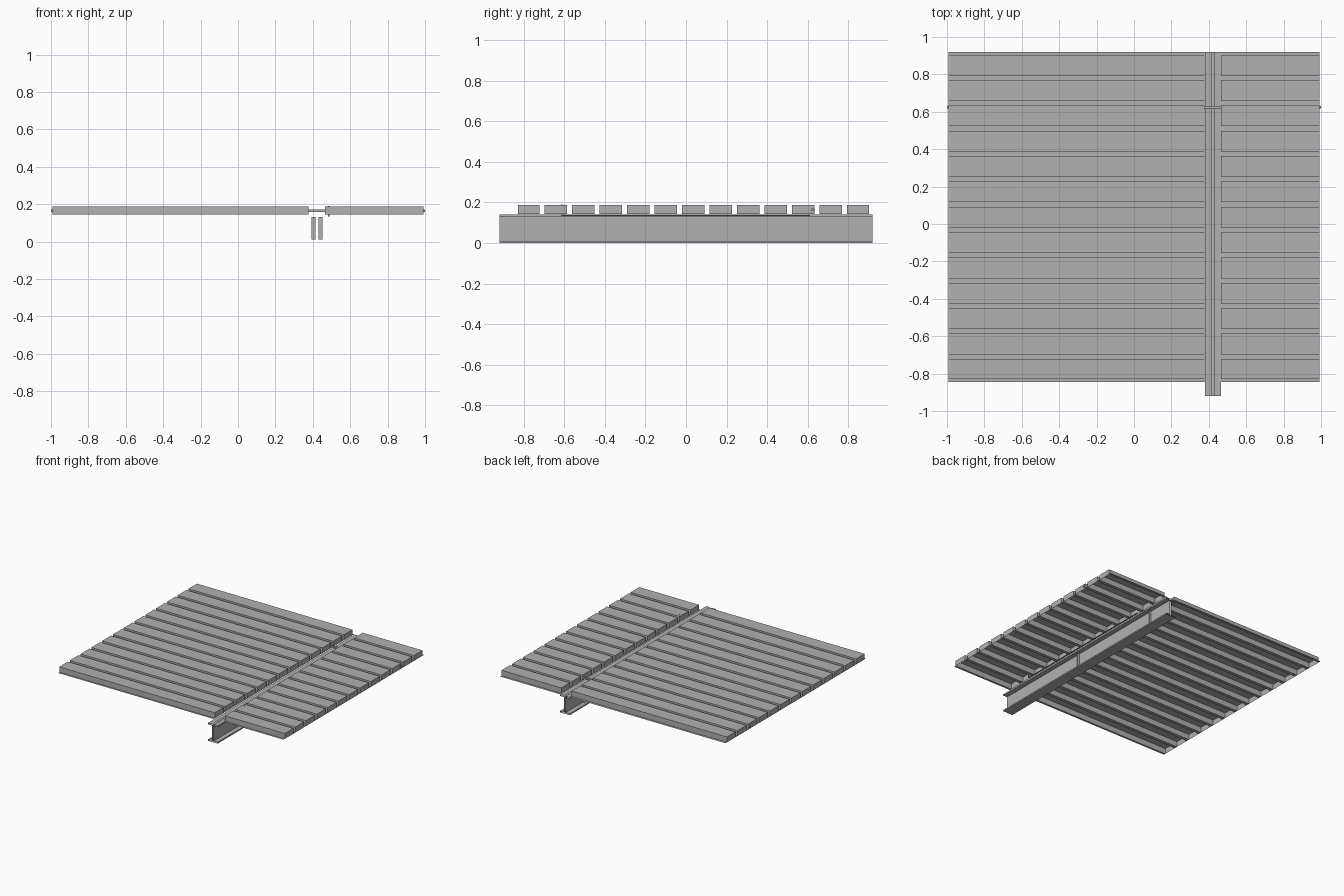
import bpy

if "Cube" in bpy.data.objects:
    bpy.data.objects.remove(bpy.data.objects["Cube"])

Z_LOW, Z_TOP = 0.144, 0.187        # deck trough and crown heights
Y0, Y1 = -0.845, 0.92              # deck edges
RIBS, PITCH, GAP = 13, 0.1356, 0.025

# Dark steel grey
steel = bpy.data.materials.new("steel")
steel.diffuse_color = (0.44, 0.44, 0.44, 1)
steel.use_nodes = True
steel.node_tree.nodes["Principled BSDF"].inputs["Base Color"].default_value = steel.diffuse_color


def make(name, verts, faces):
    mesh = bpy.data.meshes.new(name)
    mesh.from_pydata(verts, [], faces)
    mesh.materials.append(steel)
    mesh.update()
    ob = bpy.data.objects.new(name, mesh)
    bpy.context.collection.objects.link(ob)
    return ob


def box(name, lo, hi):
    verts = [(x, y, z) for x in (lo[0], hi[0]) for y in (lo[1], hi[1]) for z in (lo[2], hi[2])]
    return make(name, verts, [(0, 1, 3, 2), (4, 6, 7, 5), (0, 4, 5, 1),
                              (2, 3, 7, 6), (0, 2, 6, 4), (1, 5, 7, 3)])


# Rib spans along y; the two outermost ribs are a little narrower
spans = []
for i in range(RIBS):
    c = 0.036 + (i - (RIBS - 1) / 2) * PITCH
    a, b = c - (PITCH - GAP) / 2, c + (PITCH - GAP) / 2
    if i == 0:
        a = -0.829
    if i == RIBS - 1:
        b = 0.901
    spans.append((a, b))


# Corrugated sheet with each rib closed at both ends, open underneath
def deck(name, x0, x1):
    profile = [(Y0, Z_LOW)]
    for a, b in spans:
        profile += [(a, Z_LOW), (a, Z_TOP), (b, Z_TOP), (b, Z_LOW)]
    profile.append((Y1, Z_LOW))
    n = len(profile)
    verts = [(x, y, z) for x in (x0, x1) for y, z in profile]
    faces = [(i, n + i, n + i + 1, i + 1) for i in range(n - 1)]
    for r in range(RIBS):
        k = 1 + 4 * r
        faces.append((k, k + 1, k + 2, k + 3))
        faces.append((n + k + 3, n + k + 2, n + k + 1, n + k))
    return make(name, verts, faces)


deck("wide_deck", -0.992, 0.376)
deck("narrow_deck", 0.466, 0.992)

# Open-ended I-section beam under the joint, with a slot along its top
BX, HALF, WEB, FL, H = 0.4225, 0.043, 0.007, 0.011, 0.142
right = [(HALF, 0), (HALF, FL), (WEB, FL), (WEB, H - FL), (HALF, H - FL), (HALF, H), (WEB, H)]
section = [(-x, z) for x, z in reversed(right)] + right
n = len(section)
make("beam", [(BX + x, y, z) for y in (-0.92, 0.92) for x, z in section],
     [(i, i + 1, n + i + 1, n + i) for i in range(n - 1)])

# Web stiffener plates on both sides of the beam
for y in (-0.103, 0.705):
    for s in (-1, 1):
        a, b = BX + s * WEB, BX + s * 0.029
        make("web_stiffener", [(a, y, FL), (b, y, FL), (b, y, H - FL), (a, y, H - FL)],
             [(0, 1, 2, 3)])

# Thin reinforcing bars: one across through a rib, one lengthways with an upturned end
box("cross_bar", (-1, 0.618, 0.159), (1, 0.632, 0.171))
box("long_bar", (0.482, -0.612, 0.134), (0.488, 0.612, 0.138))
box("long_bar_end", (0.482, -0.615, 0.134), (0.488, -0.609, 0.191))
